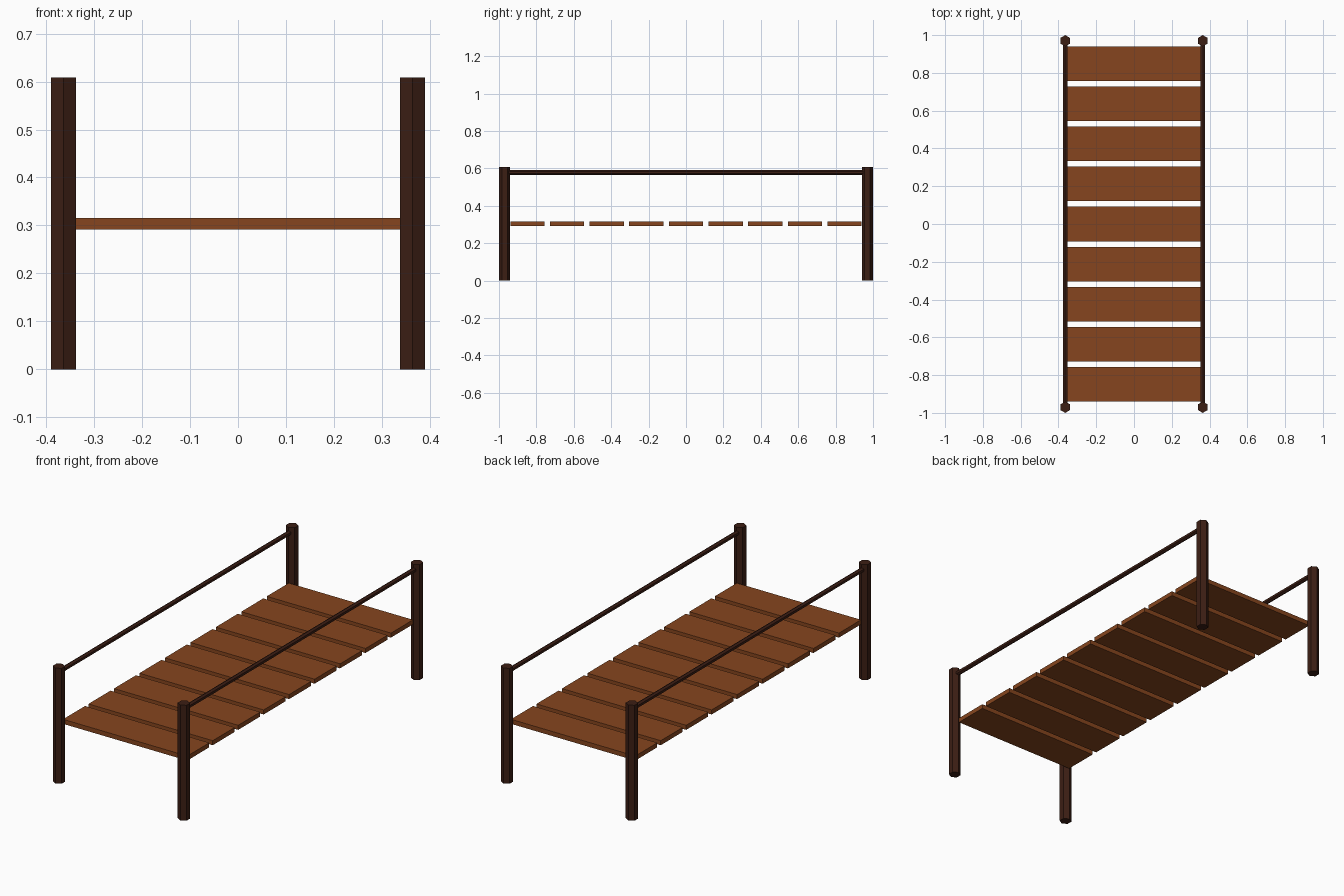
import bpy, math

if "Cube" in bpy.data.objects:
    bpy.data.objects.remove(bpy.data.objects["Cube"])

POST_X, POST_Y, POST_R, POST_H = 0.364, 0.97, 0.0298, 0.608
RAIL_Z, RAIL_R = 0.578, 0.0125
PLANKS, PITCH = 9, 0.212


def material(name, rgb):
    m = bpy.data.materials.new(name)
    m.diffuse_color = (*rgb, 1)
    m.use_nodes = True
    m.node_tree.nodes["Principled BSDF"].inputs["Base Color"].default_value = m.diffuse_color
    return m


dark = material("dark_wood", (0.045, 0.013, 0.007))
plank_wood = material("plank_wood", (0.24, 0.06, 0.013))


def finish(name, mat):
    ob = bpy.context.object
    ob.name = name
    ob.data.materials.append(mat)
    return ob


def hex_bar(name, radius, length, loc, rot=(0, 0, 0)):
    bpy.ops.mesh.primitive_cylinder_add(vertices=6, radius=radius, depth=length,
                                        location=loc, rotation=rot)
    return finish(name, dark)


for side, sx in (("left", -1), ("right", 1)):
    # Corner posts
    for end, sy in (("front", -1), ("back", 1)):
        hex_bar(f"{end}_{side}_post", POST_R, POST_H,
                (sx * POST_X, sy * POST_Y, POST_H / 2))
    # Handrail between the posts
    hex_bar(f"{side}_handrail", RAIL_R, 2 * POST_Y,
            (sx * POST_X, 0, RAIL_Z), (math.pi / 2, 0, 0))

# Deck planks
for i in range(PLANKS):
    y = (i - (PLANKS - 1) / 2) * PITCH
    bpy.ops.mesh.primitive_cube_add(size=1, location=(0, y, 0.304))
    ob = finish(f"deck_plank_{i + 1}", plank_wood)
    ob.scale = (0.724, 0.183, 0.024)
